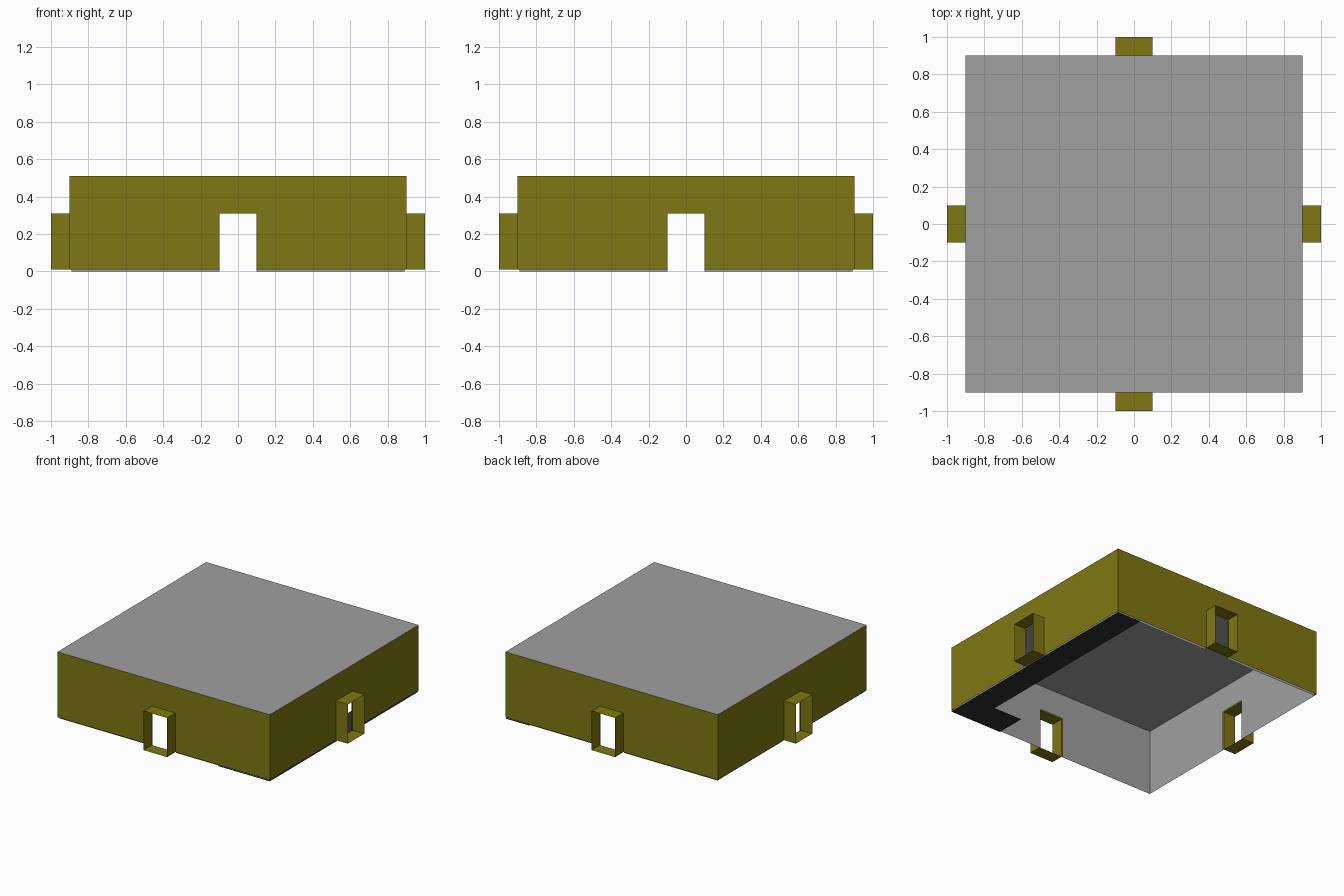
import bpy, bmesh, math
from mathutils import Matrix, Vector

if "Cube" in bpy.data.objects:
    bpy.data.objects.remove(bpy.data.objects["Cube"])


def material(name, rgb):
    m = bpy.data.materials.new(name)
    m.diffuse_color = (*rgb, 1)
    m.use_nodes = True
    m.node_tree.nodes["Principled BSDF"].inputs["Base Color"].default_value = m.diffuse_color
    return m


OLIVE = material("olive", (0.21, 0.19, 0.006))
GREY = material("grey", (0.35, 0.35, 0.35))
DARK = material("dark_floor", (0.03, 0.03, 0.03))


def sheet_object(name, quads, mat, angle=0):
    """Flat sheets; each is (four corners, direction its face points)."""
    bm = bmesh.new()
    for corners, facing in quads:
        f = bm.faces.new([bm.verts.new(c) for c in corners])
        f.normal_update()
        if f.normal.dot(Vector(facing)) < 0:
            f.normal_flip()
    bmesh.ops.remove_doubles(bm, verts=bm.verts, dist=1e-5)
    bm.transform(Matrix.Rotation(angle, 4, 'Z'))
    me = bpy.data.meshes.new(name)
    bm.to_mesh(me)
    bm.free()
    me.materials.append(mat)
    ob = bpy.data.objects.new(name, me)
    bpy.context.collection.objects.link(ob)
    return ob


def upright(x0, x1, y, z0, z1, facing):
    return ([(x0, y, z0), (x1, y, z0), (x1, y, z1), (x0, y, z1)], (0, facing, 0))


def level(x0, x1, y0, y1, z, facing):
    return ([(x0, y0, z), (x1, y0, z), (x1, y1, z), (x0, y1, z)], (0, 0, facing))


def side(x, y0, y1, z0, z1, facing):
    return ([(x, y0, z0), (x, y1, z0), (x, y1, z1), (x, y0, z1)], (facing, 0, 0))


R, E, D = 0.9, 1.0, 0.1            # room half width, porch end, door half width
LOW, DOOR, TOP = 0.01, 0.31, 0.51  # base, door head and roof heights
IN = R - 0.01                      # inner lining

for i, place in enumerate(("front", "right", "back", "left")):
    a = i * math.pi / 2
    # outer wall around the doorway
    sheet_object(place + "_outer_wall", [
        upright(-R, -D, -R, LOW, TOP, -1),
        upright(D, R, -R, LOW, TOP, -1),
        upright(-D, D, -R, DOOR, TOP, -1)], OLIVE, a)
    # inner lining and the back of the door lintel
    sheet_object(place + "_inner_wall", [
        upright(-IN, -D, -IN, 0, TOP - 0.01, 1),
        upright(D, IN, -IN, 0, TOP - 0.01, 1)], GREY, a)
    sheet_object(place + "_inner_lintel", [
        upright(-D, D, -IN, DOOR, TOP - 0.01, -1)], GREY, a)
    # open porch tube
    sheet_object(place + "_porch", [
        side(-D, -E, -R, LOW, DOOR, -1),
        side(D, -E, -R, LOW, DOOR, 1),
        level(-D, D, -E, -R, DOOR, 1),
        level(-D, D, -E, -R, LOW, -1)], OLIVE, a)

# roof and ceiling
sheet_object("roof", [level(-R, R, -R, R, TOP, 1)], GREY)
sheet_object("ceiling", [level(-IN, IN, -IN, IN, TOP - 0.01, -1)], GREY)

# partial floor, an L along the right wall
sheet_object("floor_strip", [
    level(0.7, R, -R, R, 0, -1),
    level(0.46, 0.7, -R, -0.67, 0, -1)], DARK)
